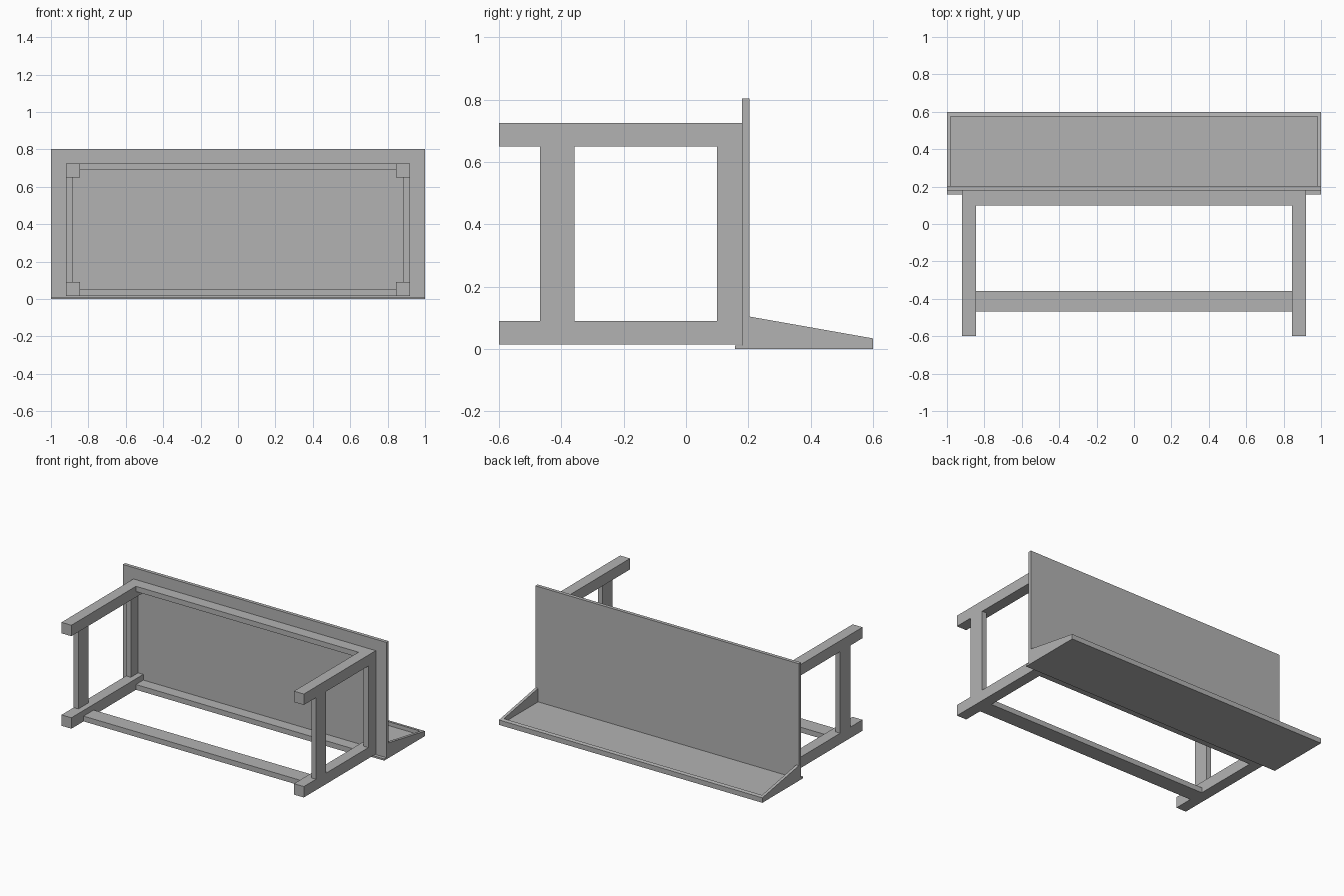
import bpy

cube = bpy.data.objects.get("Cube")
if cube:
    bpy.data.objects.remove(cube, do_unlink=True)

GREY = 0.45
mat = bpy.data.materials.new("plain grey")
mat.use_nodes = True
mat.diffuse_color = (GREY, GREY, GREY, 1)
mat.node_tree.nodes["Principled BSDF"].inputs["Base Color"].default_value = (GREY, GREY, GREY, 1)


def prism(name, x0, x1, profile):
    """Extrude a (y, z) outline along x."""
    n = len(profile)
    verts = [(x, y, z) for x in (x0, x1) for y, z in profile]
    faces = [tuple(range(n))[::-1], tuple(range(n, 2 * n))]
    faces += [(i, (i + 1) % n, (i + 1) % n + n, i + n) for i in range(n)]
    if x0 > x1:
        faces = [f[::-1] for f in faces]
    mesh = bpy.data.meshes.new(name)
    mesh.from_pydata(verts, [], faces)
    mesh.materials.append(mat)
    obj = bpy.data.objects.new(name, mesh)
    bpy.context.collection.objects.link(obj)
    return obj


def box(name, x, y, z):
    return prism(name, x[0], x[1], [(y[0], z[0]), (y[1], z[0]), (y[1], z[1]), (y[0], z[1])])


# Key levels of the overturned table
LOW, HIGH = 0.015, 0.725
LEG, RAIL = 0.075, 0.036
OUT = 0.92
INNER = OUT - LEG
FRONT, TOP_IN, TOP_OUT = -0.6, 0.18, 0.204
STRETCH = (-0.468, -0.358)
APRON = (0.1, TOP_IN)
BACK, EDGE = 0.6, 1.0
FLOOR = 0.012

# Table top standing on its edge
box("table_top", (-EDGE, EDGE), (TOP_IN, TOP_OUT), (FLOOR, 0.803))

# Legs and end rails, one set per side
for side, s in (("left", 1), ("right", -1)):
    for level, z in (("lower", LOW), ("upper", HIGH - LEG)):
        box(f"{side}_{level}_leg", (s * INNER, s * OUT), (FRONT, TOP_IN), (z, z + LEG))
    for part, y in (("stretcher", STRETCH), ("apron", APRON)):
        box(f"{side}_{part}", (s * (OUT - RAIL), s * OUT), y, (LOW + LEG, HIGH - LEG))

# Long rails
box("lower_apron", (-INNER, INNER), APRON, (LOW, LOW + RAIL))
box("upper_apron", (-INNER, INNER), APRON, (HIGH - RAIL, HIGH))
box("long_stretcher", (-INNER, INNER), STRETCH, (LOW, LOW + RAIL))

# Shallow tray behind the table top
box("tray_floor", (-EDGE, EDGE), (0.157, BACK), (0, FLOOR))
HI, LO = 0.104, 0.034
LIP = BACK - 0.025
lip_z = LO + (HI - LO) * (BACK - LIP) / (BACK - TOP_OUT)
for side, s in (("left", 1), ("right", -1)):
    prism(f"{side}_tray_wall", s * 0.98, s * EDGE,
          [(TOP_OUT, FLOOR), (BACK, FLOOR), (BACK, LO), (TOP_OUT, HI)])
prism("tray_lip", -0.98, 0.98, [(LIP, FLOOR), (BACK, FLOOR), (BACK, LO), (LIP, lip_z)])
